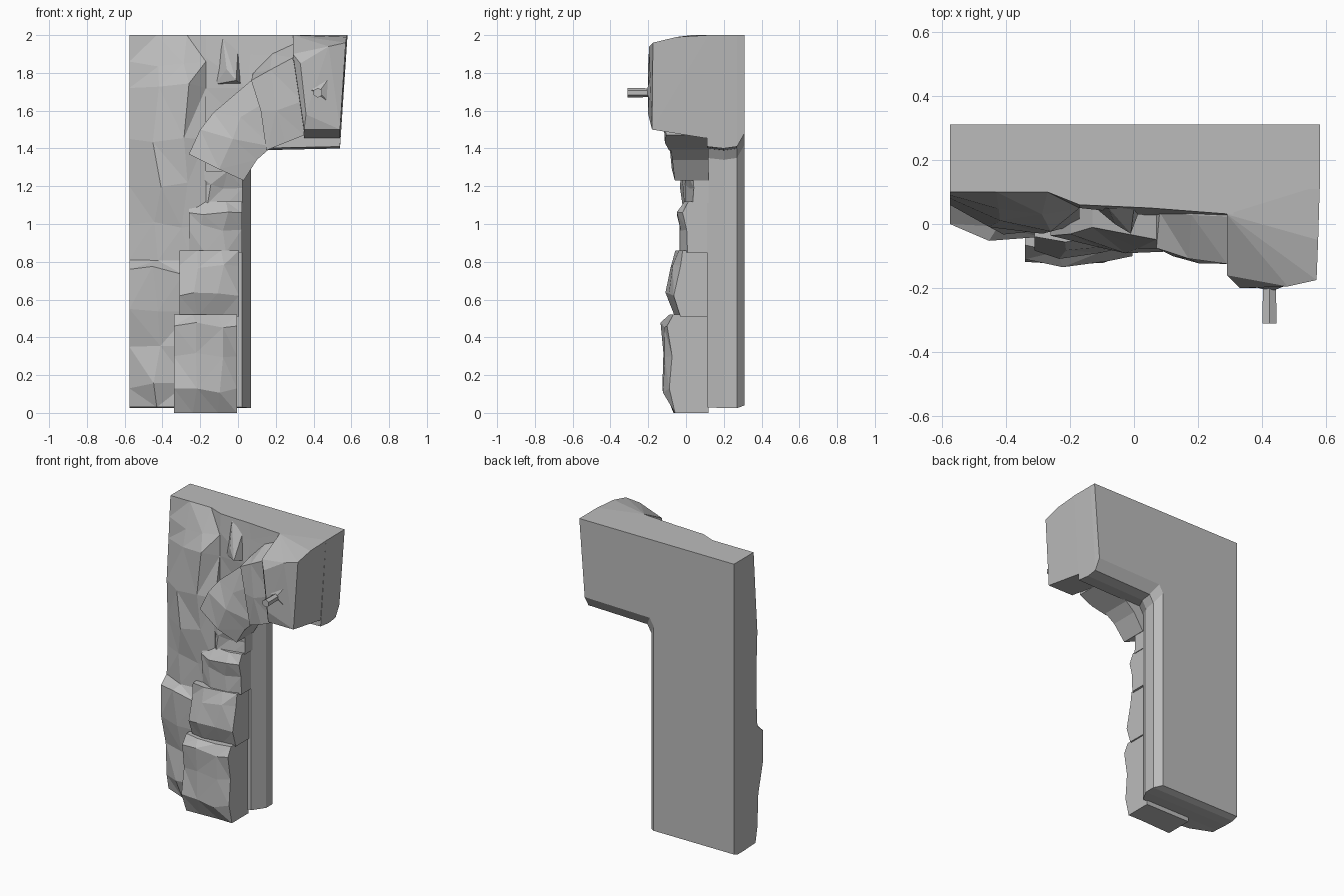
import bpy, bmesh, random
from mathutils import Vector

random.seed(7)
if "Cube" in bpy.data.objects:
    bpy.data.objects.remove(bpy.data.objects["Cube"])

# One plain stone colour
stone = bpy.data.materials.new("grey stone")
stone.use_nodes = True
colour = (0.5, 0.5, 0.5, 1)
stone.diffuse_color = colour
stone.node_tree.nodes["Principled BSDF"].inputs["Base Color"].default_value = colour


def finish(name, bm):
    bmesh.ops.recalc_face_normals(bm, faces=bm.faces)
    mesh = bpy.data.meshes.new(name)
    bm.to_mesh(mesh)
    bm.free()
    mesh.materials.append(stone)
    obj = bpy.data.objects.new(name, mesh)
    bpy.context.collection.objects.link(obj)
    return obj


def loft(name, sections):
    """Join matching (y, outline in x and z) sections and cap both ends."""
    bm = bmesh.new()
    rings = [[bm.verts.new((x, y, z)) for x, z in outline] for y, outline in sections]
    for a, b in zip(rings, rings[1:]):
        for i in range(len(a)):
            j = (i + 1) % len(a)
            bm.faces.new((a[i], a[j], b[j], b[i]))
    bm.faces.new(rings[0])
    bm.faces.new(rings[-1])
    return finish(name, bm)


def hull(name, points):
    bm = bmesh.new()
    for p in points:
        bm.verts.new(p)
    bmesh.ops.convex_hull(bm, input=bm.verts)
    return finish(name, bm)


def rough(name, rows, back, jitter=0.02, rounding=0.0):
    """Faceted rock face from rows of (x, y, z), closed off at depth back."""
    bm = bmesh.new()
    grid = [[bm.verts.new(p) for p in row] for row in rows]
    for low, high in zip(grid, grid[1:]):
        for i in range(len(low) - 1):
            bm.faces.new((low[i], low[i + 1], high[i + 1], high[i]))
    for v in bm.verts:
        wobble = [random.uniform(-jitter, jitter) for _ in range(3)]
        if v.is_boundary:
            v.co.y += rounding + wobble[1] * (rounding > 0)
        else:
            v.co += Vector((wobble[0] * 2, wobble[1], wobble[2] * 2))
    front = bm.faces[:]
    rim = [e for e in bm.edges if e.is_boundary]
    made = bmesh.ops.extrude_edge_only(bm, edges=rim)["geom"]
    for v in (g for g in made if isinstance(g, bmesh.types.BMVert)):
        v.co.y = back
    bmesh.ops.holes_fill(bm, edges=[e for e in bm.edges if e.is_boundary])
    bmesh.ops.triangulate(bm, faces=front)
    return finish(name, bm)


def wall(name, stations, depths):
    """Rough wall from rows of a height followed by a depth at each x station."""
    rough(name, [[(x, y, z) for x, y in zip(stations, ys)] for z, *ys in depths],
          0.13, 0.015)


def l_outline(jamb, under, base):
    return [(-0.575, base), (jamb, base), (jamb, under - 0.06), (jamb + 0.03, under - 0.01),
            (0.54, under), (0.58, 2), (-0.575, 2)]


# Backing slab: flat at the back, chamfered along the opening
loft("backing_slab", [
    (0.31, l_outline(0.025, 1.48, 0.04)),
    (0.27, l_outline(0.07, 1.41, 0.025)),
    (0.2, l_outline(0.07, 1.4, 0.025)),
    (0.11, l_outline(0.02, 1.41, 0.03))])

# Rough wall beside the column
wall("side_wall", (-0.575, -0.43, -0.27, -0.17), [
    (0.03, 0.08, 0.02, 0.0, 0.05), (0.13, 0.06, -0.03, 0.0, 0.0),
    (0.35, 0.05, 0.0, -0.03, 0.0), (0.55, 0.0, -0.04, -0.03, 0.0),
    (0.76, 0.0, -0.05, -0.04, 0.0), (0.81, 0.06, -0.01, -0.01, 0.0),
    (1.0, 0.07, 0.0, 0.0, 0.0), (1.2, 0.07, -0.02, -0.03, 0.0),
    (1.45, 0.06, 0.0, -0.03, 0.0), (1.72, 0.08, 0.01, -0.01, 0.05),
    (1.86, 0.09, 0.06, 0.04, 0.05), (2, 0.1, 0.1, 0.1, 0.06)])

# Recessed wall over the arch, with a thin upright ridge
wall("upper_wall", (-0.17, 0.05, 0.31), [
    (1.5, 0.05, 0.04, 0.02), (1.72, 0.05, 0.04, 0.02),
    (1.88, 0.05, 0.04, 0.02), (2, 0.06, 0.05, 0.03)])
hull("wall_ridge", [(-0.08, 0.05, 1.98), (-0.06, 0.0, 1.82), (-0.01, -0.03, 1.76),
                    (0, 0.05, 1.92), (-0.12, 0.05, 1.74), (0.02, 0.05, 1.74)])

# Column blocks: left and right edges, then height and depth levels
column = [
    (-0.34, -0.005, [(0, -0.08), (0.13, -0.13), (0.3, -0.11), (0.46, -0.12), (0.52, -0.09)]),
    (-0.31, 0.005, [(0.51, -0.06), (0.62, -0.09), (0.78, -0.07), (0.86, -0.06)]),
    (-0.26, 0.02, [(0.85, -0.03), (0.97, -0.04), (1.06, -0.035), (1.12, -0.01)]),
    (-0.24, 0.025, [(1.11, 0.0), (1.19, 0.01), (1.28, 0.0)])]
for n, (left, right, levels) in enumerate(column):
    span = right - left
    rough(f"column_block_{n + 1}", [
        [(left, y + 0.01, z), (left + span * 0.3, y - 0.005, z),
         (left + span * 0.7, y, z), (right, y + 0.02, z)]
        for z, y in levels], 0.12, 0.014, 0.01)

# Arch blocks curving from the column to the keystone
rough("arch_block_lower", [
    [(-0.26, -0.04, 1.37), (-0.1, -0.08, 1.29), (0.03, -0.07, 1.23)],
    [(-0.2, -0.05, 1.5), (-0.04, -0.09, 1.45), (0.1, -0.08, 1.34)],
    [(-0.13, -0.03, 1.59), (0.0, -0.08, 1.56), (0.18, -0.09, 1.41)],
    [(0.07, -0.05, 1.76), (0.12, -0.08, 1.63), (0.19, -0.1, 1.43)]], 0.12, 0.01, 0.01)
rough("arch_block_upper", [
    [(0.15, -0.09, 1.39), (0.25, -0.11, 1.43), (0.35, -0.12, 1.47)],
    [(0.12, -0.1, 1.6), (0.21, -0.12, 1.62), (0.34, -0.13, 1.65)],
    [(0.07, -0.08, 1.76), (0.18, -0.1, 1.82), (0.29, -0.12, 1.88)],
    [(0.08, 0.03, 1.8), (0.18, 0.02, 1.9), (0.31, 0.02, 1.96)]], 0.12, 0.01, 0.005)

# Projecting keystone with a small peg
hull("keystone", [
    (0.29, 0.03, 2), (0.29, 0.13, 2), (0.58, 0.12, 2), (0.29, -0.16, 1.9),
    (0.33, -0.2, 1.85), (0.57, -0.175, 1.96), (0.48, -0.195, 1.94), (0.36, -0.2, 1.58),
    (0.54, -0.18, 1.5), (0.35, -0.18, 1.5), (0.35, 0.1, 1.455), (0.54, 0.1, 1.455),
    (0.575, -0.05, 1.99), (0.3, 0.15, 1.9), (0.54, 0.15, 1.46)])
hull("peg_seat", [(0.35, -0.19, 1.72), (0.48, -0.19, 1.77), (0.49, -0.18, 1.63),
                  (0.43, -0.21, 1.7)])
bpy.ops.mesh.primitive_cone_add(vertices=6, radius1=0.022, radius2=0.026, depth=0.16,
                                location=(0.423, -0.23, 1.695), rotation=(1.5708, 0, 0))
peg = bpy.context.object
peg.name = "peg"
peg.data.materials.append(stone)
